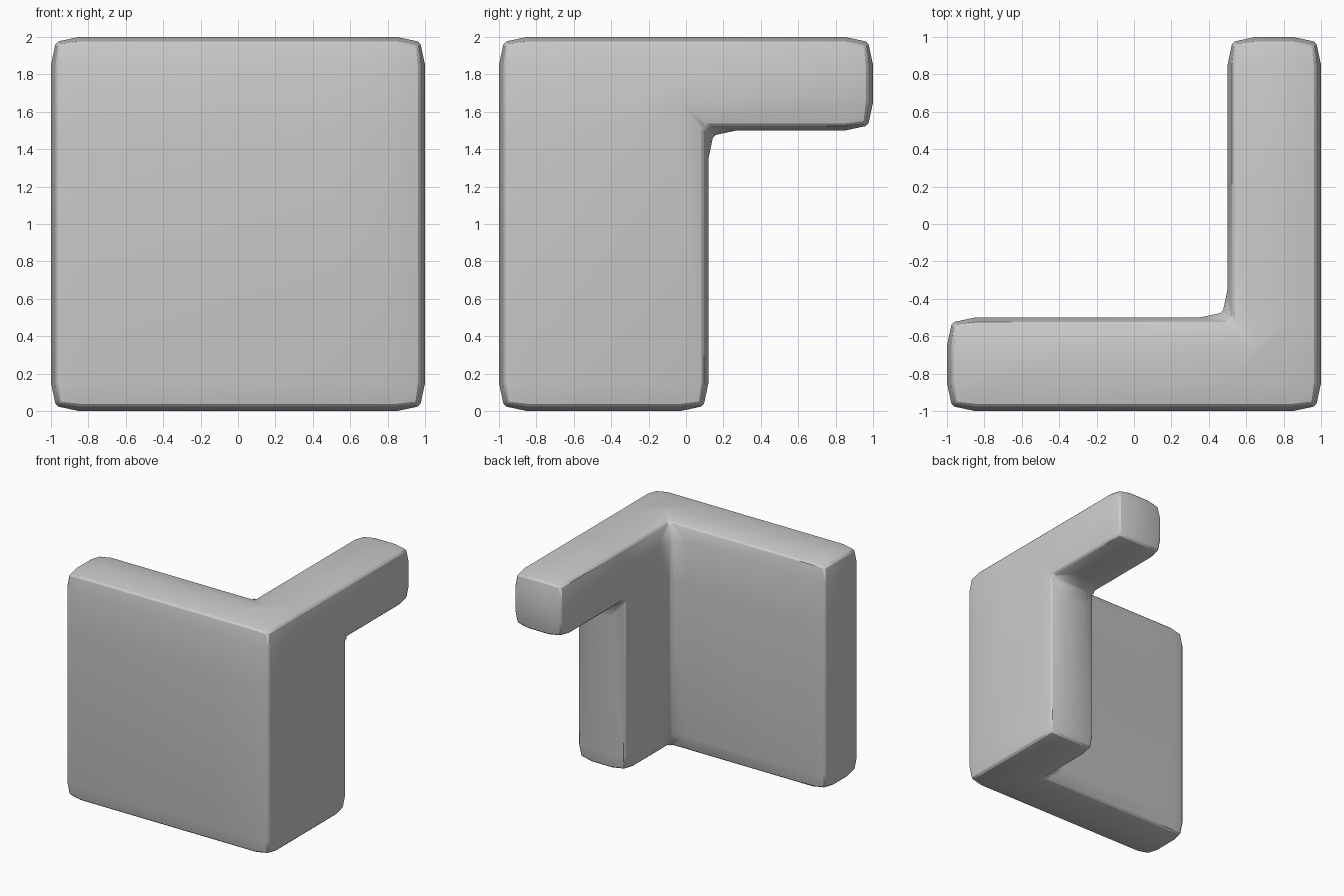
import bpy, bmesh, math

if "Cube" in bpy.data.objects:
    bpy.data.objects.remove(bpy.data.objects["Cube"])

# Grid lines of the blocky corner piece
XS = [-1.0, 0.5, 1.0]
YS = [-1.0, -0.5, 0.12, 1.0]
ZS = [0.0, 1.5, 2.0]


def solid(i, j, k):
    """True where a grid cell is filled."""
    if not (0 <= i < 2 and 0 <= j < 3 and 0 <= k < 2):
        return False
    if j == 0:                      # front wall
        return True
    if j == 1:                      # right wall stub
        return i == 1
    return i == 1 and k == 1        # overhanging arm


# Outer skin of the filled cells
bm = bmesh.new()
verts = {}


def vert(idx):
    if idx not in verts:
        verts[idx] = bm.verts.new((XS[idx[0]], YS[idx[1]], ZS[idx[2]]))
    return verts[idx]


for i in range(2):
    for j in range(3):
        for k in range(2):
            if not solid(i, j, k):
                continue
            for axis in range(3):
                for side in (0, 1):
                    n = [i, j, k]
                    n[axis] += 1 if side else -1
                    if solid(*n):
                        continue
                    u, v = (axis + 1) % 3, (axis + 2) % 3
                    quad = []
                    for a, b in ((0, 0), (1, 0), (1, 1), (0, 1)):
                        c = [i, j, k]
                        c[axis] += side
                        c[u] += a
                        c[v] += b
                        quad.append(vert(tuple(c)))
                    bm.faces.new(quad if side else quad[::-1])

# Merge coplanar cells into clean flat faces
bmesh.ops.dissolve_limit(bm, angle_limit=math.radians(1),
                         verts=bm.verts[:], edges=bm.edges[:])
bmesh.ops.recalc_face_normals(bm, faces=bm.faces[:])
mesh = bpy.data.meshes.new("corner_wall")
bm.to_mesh(mesh)
bm.free()
wall = bpy.data.objects.new("corner_wall", mesh)
bpy.context.collection.objects.link(wall)
bpy.context.view_layer.objects.active = wall
wall.select_set(True)


# Wide soft bevel, then a thin chamfer on the remaining ridge
def bevel(name, width, segments, profile):
    m = wall.modifiers.new(name, 'BEVEL')
    m.offset_type = 'OFFSET'
    m.width = width
    m.segments = segments
    m.profile = profile
    m.limit_method = 'ANGLE'
    m.angle_limit = math.radians(30)
    m.use_clamp_overlap = True
    bpy.ops.object.modifier_apply(modifier=name)


bevel("soft_edge", 0.15, 2, 0.68)
bevel("ridge", 0.0125, 1, 0.5)
bpy.ops.object.shade_smooth_by_angle(angle=math.radians(30))
